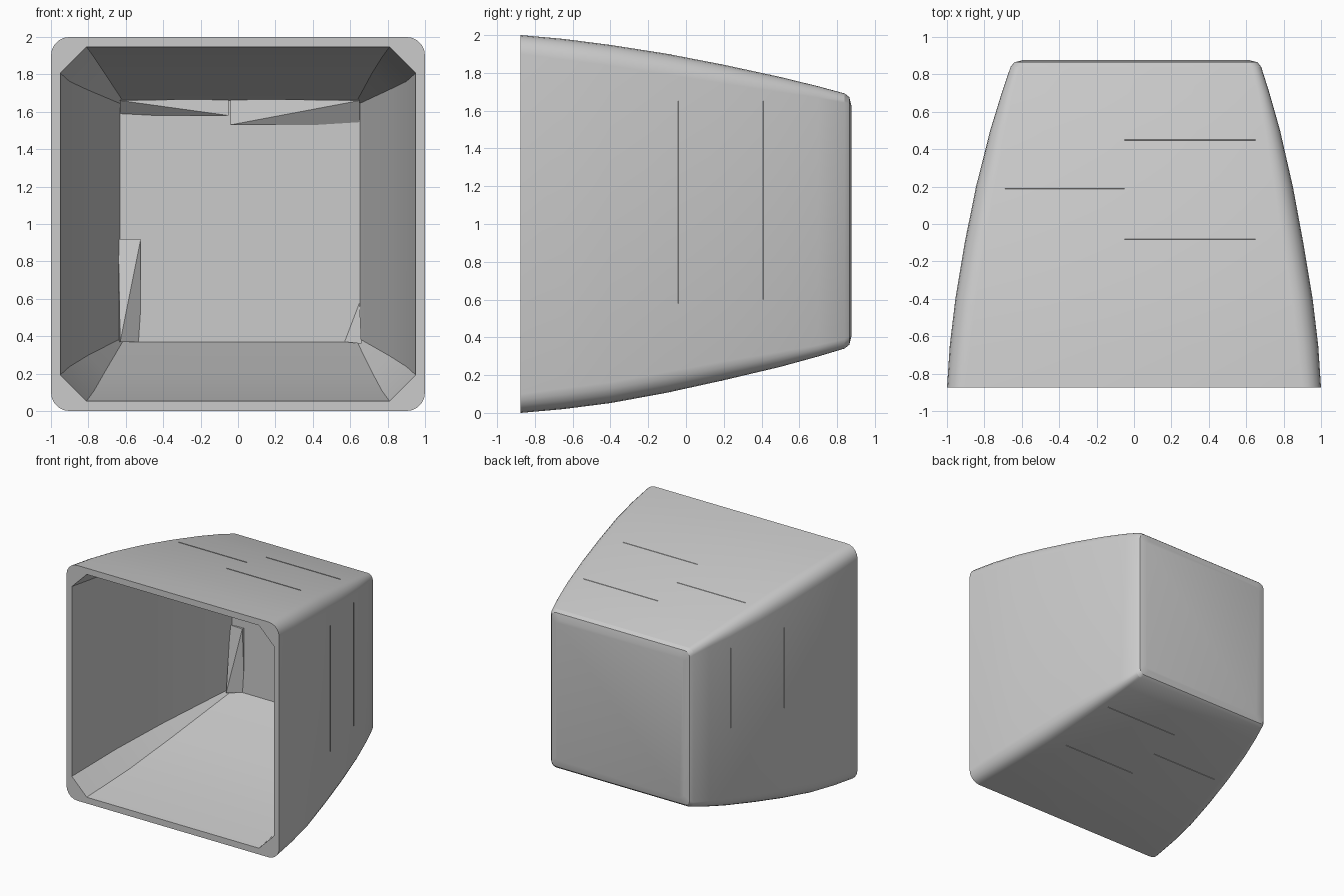
import bpy, bmesh, math
from mathutils import Vector

cube = bpy.data.objects.get("Cube")
if cube:
    bpy.data.objects.remove(cube, do_unlink=True)

grey = bpy.data.materials.new("light grey")
grey.use_nodes = True
grey.diffuse_color = (0.6, 0.6, 0.6, 1)
grey.node_tree.nodes["Principled BSDF"].inputs["Base Color"].default_value = (0.6, 0.6, 0.6, 1)

CORNERS = [(1, 1), (-1, 1), (-1, -1), (1, -1)]
SEGS = 5
# y, half width, half height, middle height, corner radius
OUTER = [(-0.875, 1.0, 1.0, 1.0, 0.1), (-0.65, 0.985, 0.98, 1.0, 0.11),
         (-0.4, 0.955, 0.948, 1.0, 0.11), (-0.1, 0.905, 0.897, 1.004, 0.11),
         (0.2, 0.847, 0.835, 1.008, 0.1), (0.5, 0.775, 0.767, 1.011, 0.08),
         (0.7, 0.716, 0.715, 1.014, 0.06), (0.84, 0.67, 0.675, 1.016, 0.05)]
BACK = [(0.865, 0.65, 0.655, 1.016, 0.045), (0.877, 0.6, 0.605, 1.016, 0.04)]
INNER = [(0.82, 0.642, 0.645, 1.015, 0.015), (0.15, 0.805, 0.8, 1.007, 0.09),
         (-0.35, 0.9, 0.892, 1.0, 0.13), (-0.875, 0.95, 0.947, 1.0, 0.14)]


def finish(name, bm, angle=22):
    bmesh.ops.recalc_face_normals(bm, faces=bm.faces)
    mesh = bpy.data.meshes.new(name)
    bm.to_mesh(mesh)
    bm.free()
    mesh.materials.append(grey)
    obj = bpy.data.objects.new(name, mesh)
    bpy.context.collection.objects.link(obj)
    bpy.ops.object.select_all(action='DESELECT')
    obj.select_set(True)
    bpy.context.view_layer.objects.active = obj
    bpy.ops.object.shade_smooth_by_angle(angle=math.radians(angle))
    return obj


def section(bm, y, w, h, mid, r, chamfer):
    """Rectangle ring with rounded or chamfered corners."""
    ring = []
    shift = 0.012 * max(0, y)
    for i, (sx, sz) in enumerate(CORNERS):
        for k in range(SEGS + 1):
            t = k / SEGS
            a = (i + t) * math.pi / 2
            px, pz = math.cos(a), math.sin(a)
            if chamfer:
                a0, a1 = i * math.pi / 2, (i + 1) * math.pi / 2
                px = math.cos(a0) * (1 - t) + math.cos(a1) * t
                pz = math.sin(a0) * (1 - t) + math.sin(a1) * t
            ring.append(bm.verts.new((shift + sx * (w - r) + r * px, y,
                                      mid + sz * (h - r) + r * pz)))
    return ring


# Open box shell: cavity, front rim, tapered outside and closed back
bm = bmesh.new()
rings = [section(bm, *s, True) for s in INNER]
rings += [section(bm, *s, False) for s in OUTER + BACK]
for a, b in zip(rings, rings[1:]):
    n = len(a)
    for i in range(n):
        j = (i + 1) % n
        bm.faces.new((a[i], a[j], b[j], b[i]))
bm.faces.new(rings[0])
bm.faces.new(rings[-1])
finish("tapered_shell", bm)


def outline(y):
    for a, b in zip(OUTER, OUTER[1:]):
        if a[0] <= y <= b[0]:
            t = (y - a[0]) / (b[0] - a[0])
            return [p + (q - p) * t for p, q in zip(a, b)]


def hull(name, points):
    bm = bmesh.new()
    for p in points:
        bm.verts.new(p)
    bmesh.ops.convex_hull(bm, input=bm.verts)
    return finish(name, bm, 5)


def seam(name, axis, side, y, lo, hi):
    """Thin raised seam across the top, bottom or a side."""
    pts = []
    for yy, lift in ((y - 0.012, -0.01), (y, 0.003), (y + 0.004, -0.01)):
        _, w, h, mid, _ = outline(yy)
        for e in (lo, hi):
            if axis == 'z':
                pts.append((e, yy, mid + side * (h + lift)))
            else:
                pts.append((side * (w + lift) + 0.012 * max(0, yy), yy, e))
    hull(name, pts)


for side, name in ((1, "top_seam"), (-1, "bottom_seam")):
    seam(name, 'z', side, 0.45, -0.05, 0.65)
    seam(name, 'z', side, 0.19, -0.69, -0.05)
    seam(name, 'z', side, -0.08, -0.05, 0.65)
seam("left_seam", 'x', 1, 0.41, 0.6, 1.65)
seam("left_seam", 'x', 1, -0.04, 0.58, 1.65)
seam("right_seam", 'x', -1, 0.5, 0.92, 1.6)
seam("right_seam", 'x', -1, -0.04, 0.92, 1.6)
seam("right_seam", 'x', -1, 0.2, 0.4, 0.92)

# Small slanted fillets where the cavity meets its back wall
hull("upper_right_fillet", [(-0.63, 0.83, 1.58), (-0.05, 0.83, 1.58), (-0.05, 0.8, 1.58),
                            (-0.63, 0.75, 1.66), (-0.05, 0.81, 1.67), (-0.63, 0.83, 1.67)])
hull("upper_left_fillet", [(0.65, 0.83, 1.53), (-0.04, 0.83, 1.53), (-0.04, 0.8, 1.53),
                           (0.65, 0.74, 1.66), (-0.04, 0.81, 1.67), (0.65, 0.83, 1.67)])
hull("lower_right_fillet", [(-0.52, 0.83, 0.37), (-0.52, 0.83, 0.92), (-0.52, 0.8, 0.92),
                            (-0.63, 0.74, 0.37), (-0.64, 0.81, 0.92), (-0.64, 0.83, 0.37)])
hull("lower_left_fillet", [(0.57, 0.82, 0.37), (0.65, 0.82, 0.58), (0.65, 0.82, 0.37),
                           (0.66, 0.72, 0.36)])
